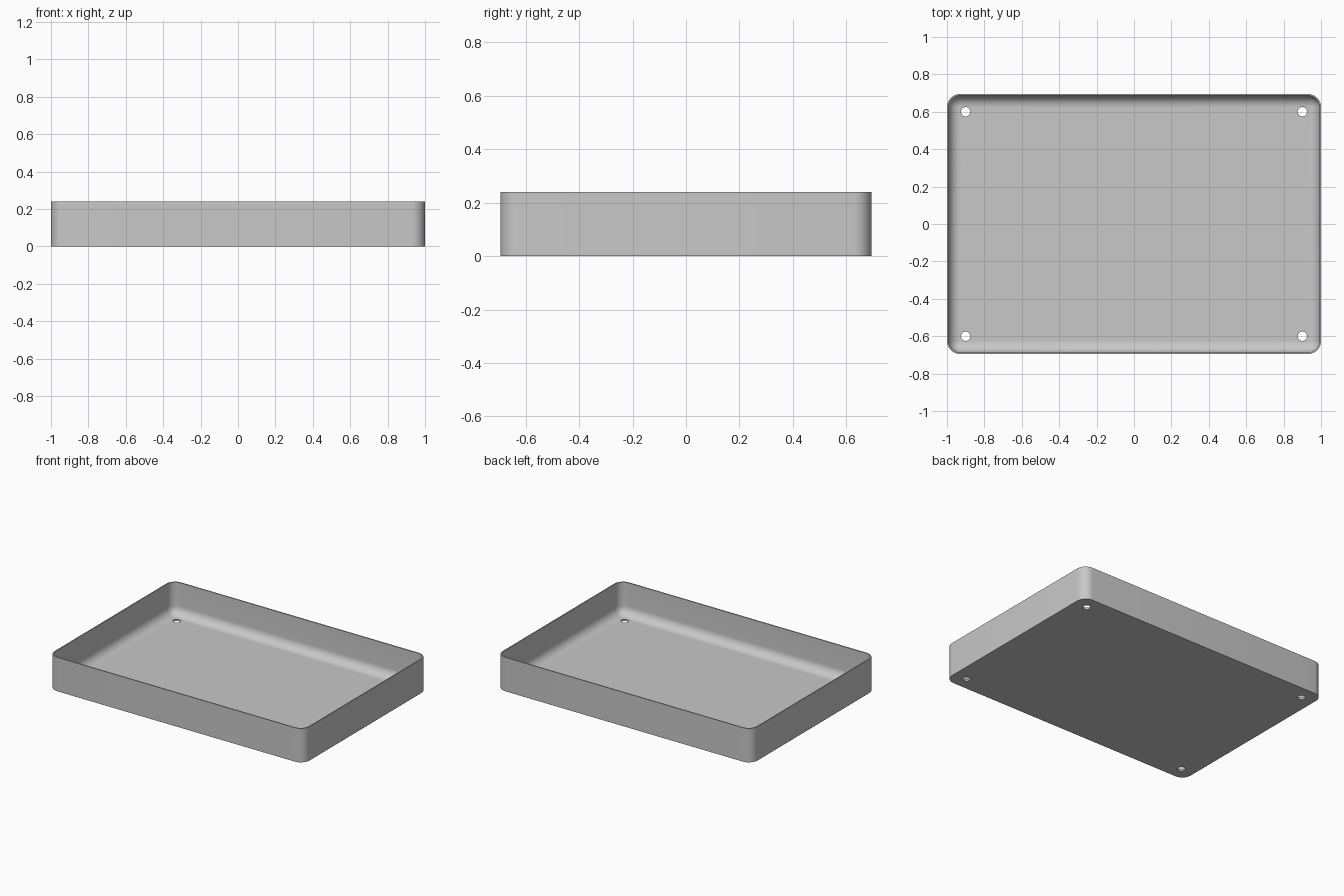
import bpy
import bmesh
from math import sin, cos, pi, radians

cube = bpy.data.objects.get("Cube")
if cube:
    bpy.data.objects.remove(cube, do_unlink=True)

HALF_X, HALF_Y, HEIGHT = 1.0, 0.695, 0.24
CORNER, WALL, FLOOR = 0.07, 0.008, 0.012
FILLET = CORNER - WALL
STEPS = 10

grey = bpy.data.materials.new("plain grey")
grey.use_nodes = True
colour = (0.58, 0.58, 0.58, 1)
grey.diffuse_color = colour
grey.node_tree.nodes["Principled BSDF"].inputs["Base Color"].default_value = colour


def ring(bm, inset, z):
    """Rounded rectangle, inset from the outer wall, at height z."""
    verts = []
    radius = CORNER - inset
    for corner, (sx, sy) in enumerate([(1, 1), (-1, 1), (-1, -1), (1, -1)]):
        for i in range(STEPS + 1):
            a = (corner + i / STEPS) * pi / 2
            verts.append(bm.verts.new((sx * (HALF_X - CORNER) + radius * cos(a),
                                       sy * (HALF_Y - CORNER) + radius * sin(a), z)))
    return verts


# Tray shell: outside wall, rim, inside wall, then the curve down to the floor
profile = [(0, 0), (0, HEIGHT), (WALL, HEIGHT)]
for i in range(STEPS + 1):
    a = i / STEPS * pi / 2
    profile.append((WALL + FILLET * (1 - cos(a)), FLOOR + FILLET * (1 - sin(a))))

bm = bmesh.new()
rings = [ring(bm, inset, z) for inset, z in profile]
for low, high in zip(rings, rings[1:]):
    for i in range(len(low)):
        j = (i + 1) % len(low)
        bm.faces.new((low[i], low[j], high[j], high[i]))
bm.faces.new(rings[0][::-1])
bm.faces.new(rings[-1])
bmesh.ops.remove_doubles(bm, verts=bm.verts, dist=0.0001)
bmesh.ops.recalc_face_normals(bm, faces=bm.faces)
mesh = bpy.data.meshes.new("tray")
bm.to_mesh(mesh)
bm.free()
mesh.materials.append(grey)
tray = bpy.data.objects.new("tray", mesh)
bpy.context.collection.objects.link(tray)

# Screw holes through the floor near each corner
bm = bmesh.new()
for sx in (-1, 1):
    for sy in (-1, 1):
        made = bmesh.ops.create_cone(bm, cap_ends=True, segments=32,
                                     radius1=0.025, radius2=0.025, depth=0.1)
        bmesh.ops.translate(bm, verts=made["verts"], vec=(sx * 0.9, sy * 0.6, 0))
hole_mesh = bpy.data.meshes.new("hole_cutter")
bm.to_mesh(hole_mesh)
bm.free()
hole_mesh.materials.append(grey)
cutter = bpy.data.objects.new("hole_cutter", hole_mesh)
cutter.hide_render = True
bpy.context.collection.objects.link(cutter)

cut = tray.modifiers.new("screw holes", 'BOOLEAN')
cut.operation = 'DIFFERENCE'
cut.solver = 'EXACT'
cut.object = cutter

bpy.ops.object.select_all(action='DESELECT')
tray.select_set(True)
bpy.context.view_layer.objects.active = tray
bpy.ops.object.modifier_apply(modifier=cut.name)
bpy.data.objects.remove(cutter, do_unlink=True)
bpy.ops.object.shade_smooth_by_angle(angle=radians(30))
